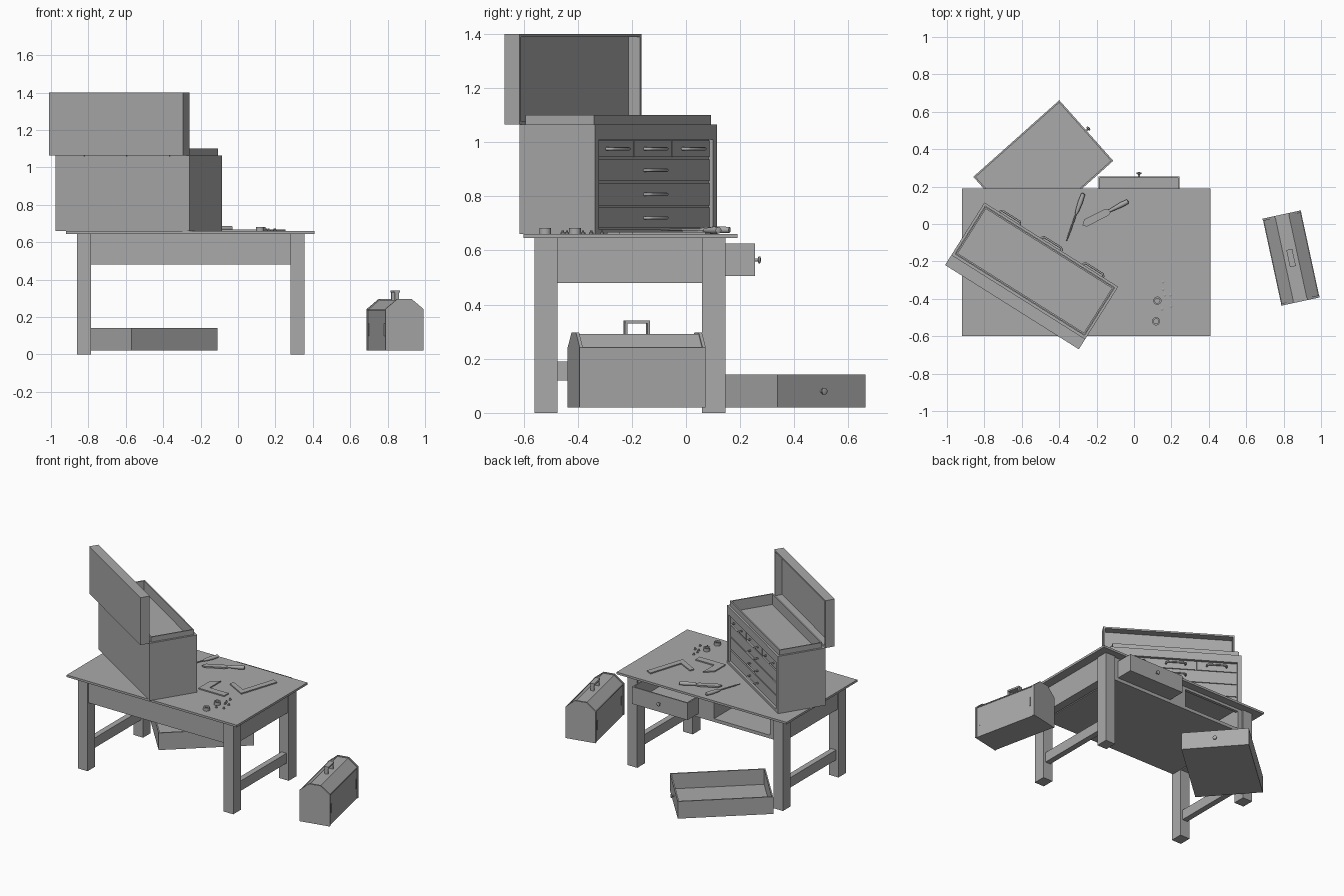
import bpy, bmesh, math
from mathutils import Matrix, Vector

old = bpy.data.objects.get("Cube")
if old:
    bpy.data.objects.remove(old, do_unlink=True)

grey = bpy.data.materials.new("plain_grey")
grey.use_nodes = True
grey.diffuse_color = (0.4, 0.4, 0.4, 1)
grey.node_tree.nodes["Principled BSDF"].inputs["Base Color"].default_value = grey.diffuse_color


def frame(x, y, angle=0, z=0):
    return Matrix.Translation((x, y, z)) @ Matrix.Rotation(math.radians(angle), 4, 'Z')


WORLD = frame(0, 0)


def finish(name, bm, place, smooth=False):
    bmesh.ops.recalc_face_normals(bm, faces=bm.faces)
    mesh = bpy.data.meshes.new(name)
    bm.to_mesh(mesh)
    bm.free()
    mesh.materials.append(grey)
    ob = bpy.data.objects.new(name, mesh)
    ob.matrix_world = place
    bpy.context.collection.objects.link(ob)
    if smooth:
        for o in bpy.context.selected_objects:
            o.select_set(False)
        ob.select_set(True)
        bpy.context.view_layer.objects.active = ob
        bpy.ops.object.shade_smooth_by_angle()
    return ob


def box(name, xs, ys, zs, place=WORLD, open_dir=None, wall=0.012, depth=0):
    """Box between limits; open_dir hollows it out from that side."""
    bm = bmesh.new()
    bmesh.ops.create_cube(bm, size=1)
    for v in bm.verts:
        v.co = Vector([(r[0] + r[1]) / 2 + c * (r[1] - r[0]) for c, r in zip(v.co, (xs, ys, zs))])
    if open_dir:
        bm.normal_update()
        d = Vector(open_dir)
        face = max(bm.faces, key=lambda f: f.normal.dot(d))
        bmesh.ops.inset_region(bm, faces=[face], thickness=wall)
        inner = bmesh.ops.extrude_discrete_faces(bm, faces=[face])["faces"][0]
        bmesh.ops.translate(bm, verts=inner.verts, vec=-d * depth)
    return finish(name, bm, place)


def prism(name, points, low, high, place=WORLD):
    """Extrude a flat outline along z."""
    bm = bmesh.new()
    face = bm.faces.new([bm.verts.new((x, y, low)) for x, y in points])
    top = bmesh.ops.extrude_face_region(bm, geom=[face])["geom"]
    bmesh.ops.translate(bm, verts=[g for g in top if isinstance(g, bmesh.types.BMVert)],
                        vec=(0, 0, high - low))
    return finish(name, bm, place)


def lathe(name, profile, place, steps=14):
    """Spin (radius, height) pairs around z."""
    bm = bmesh.new()
    vs = [bm.verts.new((r, 0, h)) for r, h in profile]
    edges = [bm.edges.new(p) for p in zip(vs, vs[1:])]
    bmesh.ops.spin(bm, geom=vs + edges, axis=(0, 0, 1), cent=(0, 0, 0),
                   angle=math.tau, steps=steps)
    bmesh.ops.remove_doubles(bm, verts=bm.verts, dist=0.0002)
    return finish(name, bm, place, True)


def pull(name, width, out, radius, place):
    """U shaped bar handle in the local xy plane, standing out along +y."""
    cu = bpy.data.curves.new(name, 'CURVE')
    cu.dimensions = '3D'
    cu.bevel_depth, cu.bevel_resolution, cu.use_fill_caps = radius, 2, True
    sp = cu.splines.new('POLY')
    h = width / 2
    pts = [(-h, 0), (-h, out * .7), (-h * .85, out), (h * .85, out), (h, out * .7), (h, 0)]
    sp.points.add(len(pts) - 1)
    for p, (x, y) in zip(sp.points, pts):
        p.co = (x, y, 0, 1)
    cu.materials.append(grey)
    ob = bpy.data.objects.new(name, cu)
    ob.matrix_world = place
    bpy.context.collection.objects.link(ob)


UP = (0, 0, 1)
TO_Y = Matrix.Rotation(-math.pi / 2, 4, 'X')

# Table: top, legs, side and front aprons, stretchers
box("table_top", (-.92, .41), (-.6, .19), (.645, .66))
LEG_X, LEG_Y = ((-.86, -.785), (.28, .355)), ((-.56, -.475), (.06, .145))
for side, xs in zip(("right", "left"), LEG_X):
    for end, ys in zip(("front", "back"), LEG_Y):
        box(f"{end}_{side}_leg", xs, ys, (0, .645))
    mid = sum(xs) / 2
    box(f"{side}_apron", (mid - .03, mid + .03), (-.475, .06), (.48, .645))
    box(f"{side}_stretcher", (mid - .02, mid + .02), (-.475, .06), (.12, .19))
box("front_apron", (-.785, .28), (-.55, -.53), (.48, .645))

# Drawer housing with two openings at the back
box("housing_floor", (-.785, .28), (-.53, .135), (.48, .503))
box("housing_top_rail", (-.785, .28), (.115, .135), (.627, .645))
for name, xs in (("right_post", (-.785, -.752)), ("centre_divider", (-.314, -.192)),
                 ("left_post", (.247, .28))):
    box(name, xs, (-.53, .135), (.5, .645))


# Two matching drawers, one half open and one on the floor
def drawer(name, place):
    box(name, (-.217, .217), (-.308, .308), (0, .121), place, UP, .013, .108)
    lathe(name + "_knob", [(0, 0), (.006, 0), (.006, .01), (.013, .013), (.013, .019), (0, .023)],
          place @ Matrix.Translation((0, .308, .06)) @ TO_Y)


drawer("open_drawer", frame(.027, -.053, 0, .505))
drawer("floor_drawer", frame(-.485, .295, -48.3, .02))

# Tool chest: core, top band, tray rim and drawer frame
chest = frame(-.53, -.25, -32.2)
L, W = .4225, .165
box("chest_core", (-L, L), (-W, W - .02), (.66, 1.01), chest)
box("chest_top_band", (-L, L), (-W, W), (1.01, 1.065), chest, UP, .02, .045)
box("chest_tray_rim", (.016 - L, L - .016), (.016 - W, W - .016), (1.012, 1.1), chest, UP, .012, .075)
box("chest_bottom_rail", (-L, L), (W - .02, W), (.66, .678), chest)
for side in (-1, 1):
    box("chest_side_post", sorted((side * L, side * (L - .028))), (W - .02, W), (.678, 1.01), chest)

# Chest drawer fronts and handles
rows = (((.682, .758), 1), ((.766, .848), 1), ((.856, .936), 1), ((.944, 1.006), 3))
for zs, count in rows:
    step = (L - .028) * 2 / count
    for i in range(count):
        mid = (i - (count - 1) / 2) * step
        box("chest_drawer_front", (mid - step / 2 + .004, mid + step / 2 - .004),
            (W - .03, W - .013), zs, chest)
        pull("chest_drawer_handle", .125, .028, .006,
             chest @ Matrix.Translation((mid, W - .014, sum(zs) / 2)))

# Raised chest lid and its hinges
box("chest_lid", (-L, L), (-W - .065, -W), (1.065, 1.4), chest, (0, 1, 0), .016, .05)
for x in (-.27, 0, .27):
    box("lid_hinge", (x - .03, x + .03), (-W - .006, -W + .006), (1.058, 1.07), chest)

# Portable toolbox: body with sloped roof, end caps, handle, latches
carry = frame(.84, -.182, 12.2)
lying = carry @ Matrix.Rotation(math.pi / 2, 4, 'X')


def outline(g):
    half = [(.1 + g, .02), (.1 + g, .237 + g), (.037 + g / 2, .291 + g)]
    return half + [(-x, z) for x, z in reversed(half)]


prism("toolbox_body", outline(0), -.23, .23, lying)
for s in (-1, 1):
    prism("toolbox_end_cap", outline(.005), *sorted((s * .226, s * .238)), lying)
    box("toolbox_lid_edge", sorted((s * .1, s * .104)), (-.228, .228), (.235, .241), carry)
    for y in (-.2, .2):
        box("toolbox_latch", sorted((s * .1, s * .104)), (y - .004, y + .004), (.1, .165), carry)
    box("handle_post", (-.012, .012), sorted((s * .038, s * .047)), (.29, .338), carry)
box("handle_grip", (-.016, .016), (-.047, .047), (.33, .342), carry)

# Two flat squares on the table
prism("small_square", [(-.105, -.175), (-.05, -.12), (-.05, -.245), (.097, -.245),
                       (.097, -.292), (-.105, -.292)], .66, .668)
prism("large_square", [(.215, .09), (.255, .072), (.165, -.2), (.02, -.12), (.032, -.09),
                       (.14, -.145)], .66, .668)

# Screwdriver and chisel lying down
driver = frame(-.27, .165, 160.5, .676) @ TO_Y
lathe("screwdriver_handle", [(0, 0), (.011, .004), (.013, .05), (.01, .1), (.006, .118), (0, .12)], driver)
lathe("screwdriver_shaft", [(0, .11), (.0045, .11), (.0045, .23), (.002, .272), (0, .272)], driver, 8)
chisel_at = frame(-.03, .122, 117, .674)
lathe("chisel_handle", [(0, 0), (.012, .004), (.014, .04), (.01, .09), (.008, .115), (0, .115)],
      chisel_at @ TO_Y)
prism("chisel_blade", [(-.01, .11), (.01, .11), (.02, .13), (.02, .255), (-.005, .278), (-.02, .26),
                       (-.02, .13)], -.008, .002, chisel_at)

# Loose rings and screws
for x, y in ((.125, -.41), (.118, -.52)):
    lathe("metal_ring", [(.013, 0), (.022, 0), (.022, .022), (.013, .022), (.013, 0)], frame(x, y, 0, .66))
for x, y in ((.155, -.31), (.155, -.35), (.165, -.38), (.195, -.38), (.15, -.455), (.198, -.44)):
    lathe("loose_screw", [(0, 0), (.008, 0), (.008, .006), (.004, .008), (.004, .014), (0, .014)],
          frame(x, y, 0, .66), 8)
